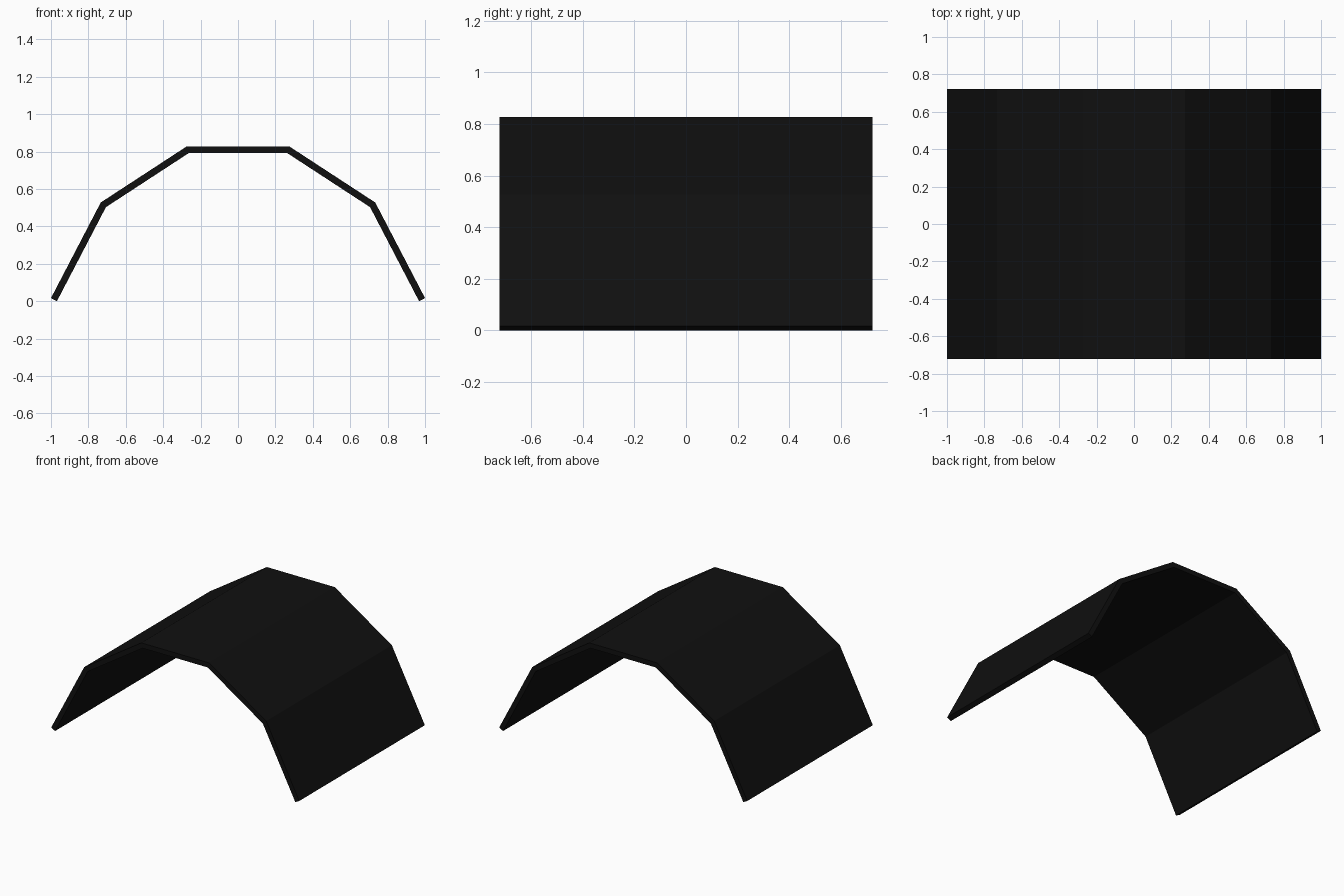
import bpy, bmesh
from mathutils import Vector

if "Cube" in bpy.data.objects:
    bpy.data.objects.remove(bpy.data.objects["Cube"])

HALF_DEPTH = 0.723
HALF_THICK = 0.018

black = bpy.data.materials.new("near_black")
black.diffuse_color = (0.005, 0.005, 0.005, 1)
black.use_nodes = True
black.node_tree.nodes["Principled BSDF"].inputs["Base Color"].default_value = black.diffuse_color

# Centre line of the bent sheet, left half mirrored to the right
left = [(-0.984, 0.008), (-0.72, 0.515), (-0.268, 0.81)]
path = [Vector(p) for p in left + [(-x, z) for x, z in reversed(left)]]


def mitred_offset(pts, dist):
    """Offset an open path sideways with mitred corners and square ends."""
    normals = []
    for a, b in zip(pts, pts[1:]):
        d = (b - a).normalized()
        normals.append(Vector((-d.y, d.x)))
    out = []
    for i, p in enumerate(pts):
        n0 = normals[max(i - 1, 0)]
        n1 = normals[min(i, len(normals) - 1)]
        m = (n0 + n1).normalized()
        out.append(p + m * dist / m.dot(n1))
    return out


outer = mitred_offset(path, HALF_THICK)
inner = mitred_offset(path, -HALF_THICK)

# Arched panel: one quad per fold in the cross-section, extruded front to back
bm = bmesh.new()
o = [bm.verts.new((p.x, -HALF_DEPTH, max(p.y, 0))) for p in outer]
n = [bm.verts.new((p.x, -HALF_DEPTH, max(p.y, 0))) for p in inner]
for i in range(len(path) - 1):
    bm.faces.new((o[i], o[i + 1], n[i + 1], n[i]))
ext = bmesh.ops.extrude_face_region(bm, geom=bm.faces[:], use_keep_orig=True)
moved = [g for g in ext["geom"] if isinstance(g, bmesh.types.BMVert)]
bmesh.ops.translate(bm, verts=moved, vec=(0, 2 * HALF_DEPTH, 0))
bmesh.ops.recalc_face_normals(bm, faces=bm.faces[:])

mesh = bpy.data.meshes.new("arched_panel")
bm.to_mesh(mesh)
bm.free()
mesh.materials.append(black)
bpy.context.collection.objects.link(bpy.data.objects.new("arched_panel", mesh))
